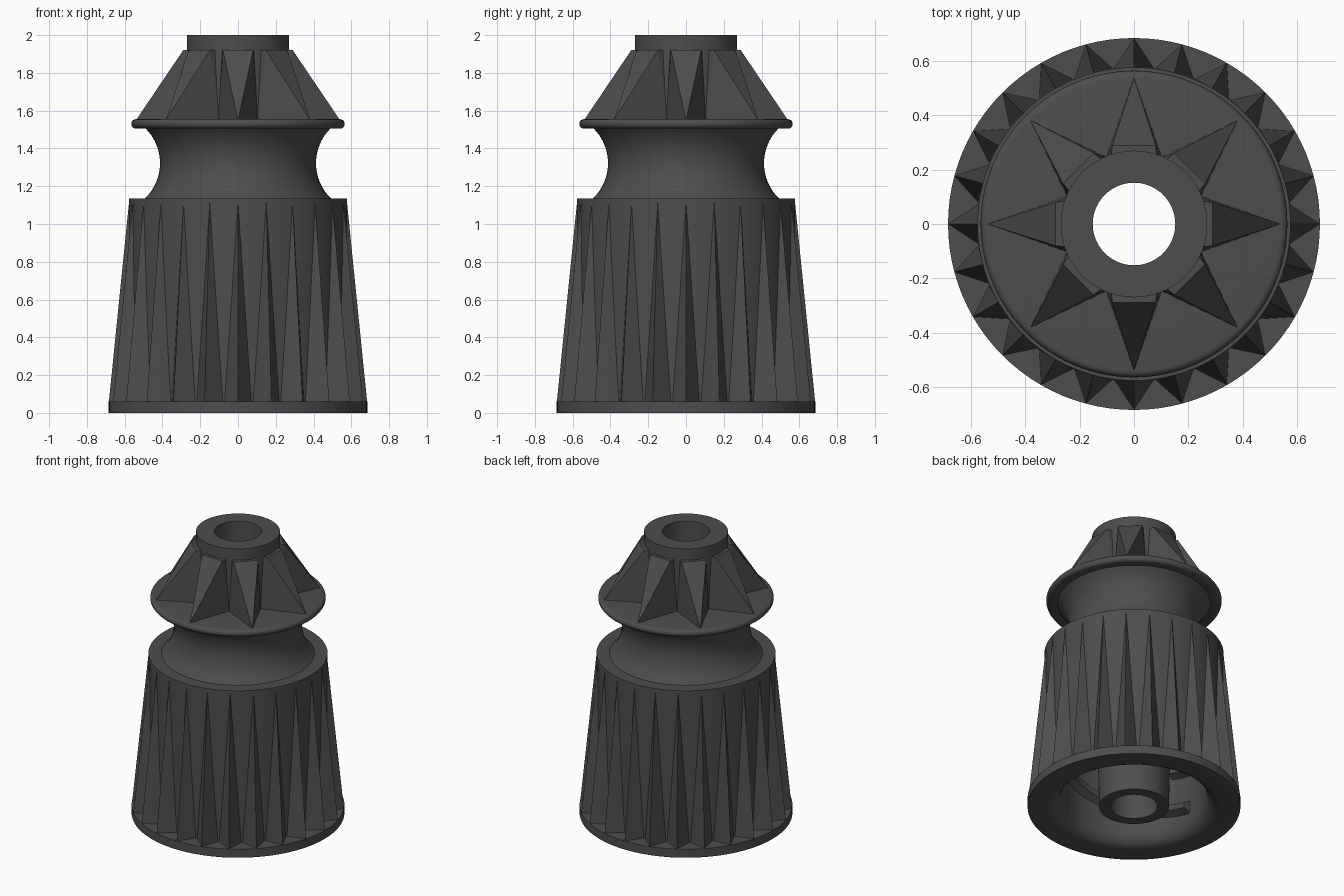
import bpy, bmesh
from math import sin, cos, pi, asin, radians
from mathutils import Matrix, Vector

if "Cube" in bpy.data.objects:
    bpy.data.objects.remove(bpy.data.objects["Cube"])

mat = bpy.data.materials.new("dark_grey")
mat.diffuse_color = (0.075, 0.075, 0.075, 1)
mat.use_nodes = True
mat.node_tree.nodes["Principled BSDF"].inputs["Base Color"].default_value = mat.diffuse_color


def finish(name, bm, smooth=True):
    bmesh.ops.recalc_face_normals(bm, faces=bm.faces)
    me = bpy.data.meshes.new(name)
    bm.to_mesh(me)
    bm.free()
    me.materials.append(mat)
    ob = bpy.data.objects.new(name, me)
    bpy.context.collection.objects.link(ob)
    if smooth:
        bpy.ops.object.select_all(action='DESELECT')
        ob.select_set(True)
        bpy.context.view_layer.objects.active = ob
        bpy.ops.object.shade_smooth_by_angle(angle=radians(30))
    return ob


def skin(bm, rings, closed):
    n, m = len(rings), len(rings[0])
    for i in range(n if closed else n - 1):
        for j in range(m):
            a, b = rings[i], rings[(i + 1) % n]
            bm.faces.new((a[j], b[j], b[(j + 1) % m], a[(j + 1) % m]))


def arc(cr, cz, rr, rz, a0, a1, n):
    return [(cr + rr * cos(a0 + (a1 - a0) * i / n),
             cz + rz * sin(a0 + (a1 - a0) * i / n)) for i in range(n + 1)]


# Shell: one closed section (outside, bore, collar cavity) turned around z
R = 0.26
half = asin(0.187 / R)
profile = [(0.685, 0), (0.685, 0.06), (0.58, 0.06), (0.577, 1.135)]
profile += arc(0.413 + R, 1.322, R, R, pi + half, pi - half, 16)       # neck
profile += arc(0.54, 1.53, 0.025, 0.025, -pi / 2, pi / 2, 8)           # flange rim
profile += [(0.27, 1.555), (0.27, 2), (0.152, 2), (0.152, 0), (0.225, 0),
            (0.245, 1.0), (0.46, 1.0)]
profile += arc(0.56, 0.11, 0.09, 0.11, pi, 1.5 * pi, 6)                # mouth
SEG = 96
bm = bmesh.new()
rings = [[bm.verts.new((r * cos(2 * pi * k / SEG), r * sin(2 * pi * k / SEG), z))
          for r, z in profile] for k in range(SEG)]
skin(bm, rings, True)
finish("cap_shell", bm)


def radial(name, count, pts):
    """Convex wedge built on +x, repeated around z."""
    bm = bmesh.new()
    for k in range(count):
        rot = Matrix.Rotation(2 * pi * k / count, 3, 'Z')
        vs = [bm.verts.new(rot @ Vector(p)) for p in pts]
        res = bmesh.ops.convex_hull(bm, input=vs)
        bmesh.ops.dissolve_limit(bm, angle_limit=0.01, verts=vs,
                                 edges=list({e for v in vs for e in v.link_edges}))
    return finish(name, bm, False)


# Grip ribs: pointed at the top, widening to the base ring
radial("grip_ribs", 24, [(0.684, 0, 0.055), (0.573, 0.073, 0.055), (0.573, -0.073, 0.055),
                         (0.577, 0, 1.115), (0.54, 0, 0.055), (0.54, 0, 1.1)])

# Star fins: wide at the top of the hub, pointed on the flange
radial("star_fins", 8, [(0.54, 0, 1.55)]
       + [(x, s * y, z) for s in (1, -1)
          for x, y, z in ((0.24, 0.105, 1.55), (0.29, 0.08, 1.92), (0.24, 0.085, 1.92))])

# Inner thread: two half-turn ridges inside the collar
bm = bmesh.new()
for start in (0, pi):
    rings = []
    for i in range(41):
        t = i / 40
        a, z = start + t * 1.1 * pi, 0.17 + 0.3 * t
        rings.append([bm.verts.new((r * cos(a), r * sin(a), z + dz))
                      for r, dz in ((0.48, -0.05), (0.42, -0.02), (0.42, 0.02), (0.48, 0.05))])
    skin(bm, rings, False)
    bm.faces.new(rings[0])
    bm.faces.new(rings[-1])
finish("inner_thread", bm)
